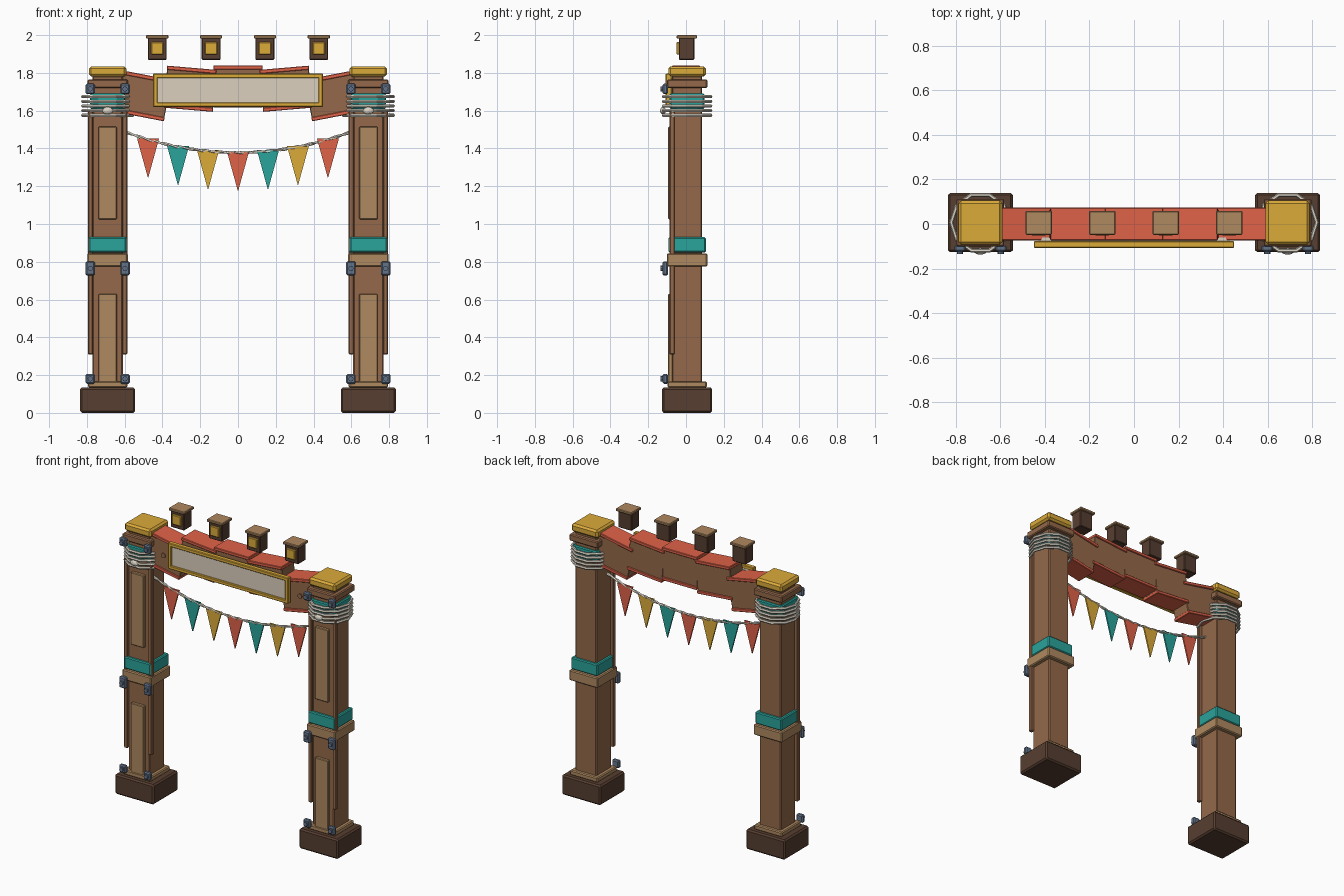
import bpy, bmesh, math
from mathutils import Matrix, Vector

if "Cube" in bpy.data.objects:
    bpy.data.objects.remove(bpy.data.objects["Cube"])


def material(name, hex_code):
    rgb = [int(hex_code[i:i + 2], 16) / 255 for i in (0, 2, 4)]
    lin = [c / 12.92 if c < 0.04 else ((c + 0.055) / 1.055) ** 2.4 for c in rgb]
    m = bpy.data.materials.new(name)
    m.diffuse_color = (*lin, 1)
    m.use_nodes = True
    m.node_tree.nodes["Principled BSDF"].inputs["Base Color"].default_value = m.diffuse_color
    return m


WOOD = material("wood", "94694A")
LIGHT = material("light_wood", "AF8960")
DARK = material("dark_wood", "573E30")
GOLD = material("gold", "DCAB3A")
TEAL = material("teal", "2AA39B")
CORAL = material("coral", "DF6248")
CREAM = material("cream", "DCD0BE")
STEEL = material("steel", "64748A")
ROPE = material("rope", "DDD6C8")


def finish(name, bm, mat, matrix=Matrix()):
    bmesh.ops.recalc_face_normals(bm, faces=bm.faces)
    mesh = bpy.data.meshes.new(name)
    bm.to_mesh(mesh)
    bm.free()
    mesh.materials.append(mat)
    obj = bpy.data.objects.new(name, mesh)
    obj.matrix_world = matrix
    bpy.context.collection.objects.link(obj)
    return obj


def box(name, center, size, mat, bevel=0.004, tilt=0.0):
    """Bevelled box; tilt turns it about the y axis."""
    bm = bmesh.new()
    bmesh.ops.create_cube(bm, size=1, matrix=Matrix.Diagonal((*size, 1)))
    if bevel:
        bmesh.ops.bevel(bm, geom=bm.edges[:], offset=bevel, segments=1, affect='EDGES')
    return finish(name, bm, mat, Matrix.Translation(center) @ Matrix.Rotation(tilt, 4, 'Y'))


def span(name, x, y, z, mat, bevel=0.004):
    """Box given by its (min, max) on each axis."""
    return box(name, [(a + b) / 2 for a, b in (x, y, z)], [b - a for a, b in (x, y, z)], mat, bevel)


def stud(name, center, radius, depth, sides, mat):
    """Short cylinder facing the front."""
    bm = bmesh.new()
    bmesh.ops.create_cone(bm, cap_ends=True, segments=sides, radius1=radius, radius2=radius, depth=depth)
    return finish(name, bm, mat, Matrix.Translation(center) @ Matrix.Rotation(math.pi / 2, 4, 'X'))


def ring(name, center, major, minor, mat, sides=10, section=6):
    bm = bmesh.new()
    rows = []
    for i in range(sides):
        a = math.tau * i / sides
        rows.append([bm.verts.new(((major + minor * math.cos(b)) * math.cos(a),
                                   (major + minor * math.cos(b)) * math.sin(a),
                                   minor * math.sin(b)))
                     for b in (math.tau * j / section for j in range(section))])
    for i in range(sides):
        p, q = rows[i], rows[(i + 1) % sides]
        for j in range(section):
            k = (j + 1) % section
            bm.faces.new((p[j], q[j], q[k], p[k]))
    return finish(name, bm, mat, Matrix.Translation(center))


CY = 0.006  # pillar centre in y

for s, side in ((-1, "left"), (1, "right")):
    cx = 0.69 * s

    def block(part, half, z0, z1, mat, bevel=0.006):
        span(f"{side}_{part}", (cx - half, cx + half), (CY - half, CY + half), (z0, z1), mat, bevel)

    # Pillar shaft, foot, collars and cap
    block("foot", 0.146, 0.0, 0.135, DARK, 0.01)
    bpy.data.objects[f"{side}_foot"].scale.y = 0.91
    block("shaft", 0.08, 0.13, 1.785, WOOD)
    block("foot_collar", 0.104, 0.134, 0.167, LIGHT)
    block("middle_collar", 0.107, 0.775, 0.845, LIGHT)
    block("cloth_band", 0.099, 0.85, 0.93, TEAL)
    block("top_collar", 0.107, 1.72, 1.765, WOOD)
    block("cap", 0.099, 1.78, 1.835, GOLD, 0.012)
    # Front panels and corner trims
    for part, z in (("lower_panel", (0.16, 0.63)), ("upper_panel", (1.025, 1.515))):
        span(f"{side}_{part}", (cx - 0.049, cx + 0.049), (-0.094, -0.07), z, LIGHT)
    for t in (-1, 1):
        tx = cx + 0.091 * t
        span(f"{side}_corner_trim", (tx - 0.013, tx + 0.013), (-0.087, -0.06), (0.31, 1.6), WOOD)
        # Steel bolts in three rows
        for z, h in ((0.18, 0.052), (0.765, 0.075), (1.715, 0.055)):
            bx = cx + 0.092 * t
            span(f"{side}_bolt_plate", (bx - 0.025, bx + 0.025), (-0.124, -0.095),
                 (z - h / 2, z + h / 2), STEEL, 0.007)
            stud(f"{side}_bolt_head", (bx, -0.127, z), 0.014, 0.016, 8, STEEL)
    # Rope lashing with cloth lining and knot
    block("lashing_cloth", 0.093, 1.61, 1.69, TEAL)
    for i in range(5):
        ring(f"{side}_lashing_rope", (cx, CY, 1.576 + 0.0245 * i), 0.131, 0.0095, ROPE)
    bm = bmesh.new()
    bmesh.ops.create_icosphere(bm, subdivisions=2, radius=1)
    finish(f"{side}_knot", bm, ROPE,
           Matrix.Translation((cx, -0.122, 1.6)) @ Matrix.Diagonal((0.03, 0.016, 0.02, 1)))

# Crossbeam: five tilted planks, each with a coral strip above and below
for x, z, tilt in ((-0.5, 1.678, 0.19), (-0.254, 1.716, 0.085), (0, 1.727, 0),
                   (0.254, 1.716, -0.085), (0.5, 1.678, -0.19)):
    up = Vector((math.sin(tilt), 0, math.cos(tilt)))
    c = Vector((x, 0, z))
    box("beam_plank", c, (0.26, 0.13, 0.19), WOOD, 0.003, tilt)
    for d in (-1, 1):
        box("beam_strip", c + up * 0.101 * d, (0.262, 0.146, 0.021), CORAL, 0.003, tilt)
for s in (-1, 1):
    stud("beam_peg", (0.512 * s, -0.065, 1.677), 0.016, 0.014, 12, WOOD)

# Blank sign with gold frame
span("sign_panel", (-0.43, 0.43), (-0.096, -0.06), (1.64, 1.775), CREAM, 0)
for z in (1.632, 1.784):
    box("sign_frame_rail", (0, -0.092, z), (0.9, 0.032, 0.024), GOLD)
for s in (-1, 1):
    box("sign_frame_stile", (0.438 * s, -0.092, 1.708), (0.024, 0.032, 0.15), GOLD)

# Lanterns hovering above the beam
for i in range(4):
    x = -0.4275 + 0.285 * i
    box("lantern_body", (x, 0.003, 1.928), (0.1, 0.082, 0.118), DARK)
    box("lantern_window", (x, -0.041, 1.93), (0.066, 0.02, 0.066), GOLD)
    box("lantern_roof", (x, 0.005, 1.991), (0.118, 0.108, 0.018), LIGHT)

# Bunting: two twisted strands and seven pennants
BY = -0.03


def sag(x):
    return 1.378 + 0.107 * (x / 0.59) ** 2


for phase in (0, math.pi):
    cu = bpy.data.curves.new("bunting_cord", 'CURVE')
    cu.dimensions = '3D'
    cu.bevel_depth = 0.0055
    cu.bevel_resolution = 1
    cu.use_fill_caps = True
    sp = cu.splines.new('POLY')
    n = 72
    sp.points.add(n)
    for i, p in enumerate(sp.points):
        x = -0.62 + 1.24 * i / n
        a = i * math.pi / 4 + phase
        p.co = (x, BY + 0.004 * math.cos(a), sag(x) + 0.004 * math.sin(a), 1)
    cu.materials.append(ROPE)
    bpy.context.collection.objects.link(bpy.data.objects.new("bunting_cord", cu))

for i in range(7):
    x = (i - 3) * 0.1587
    bm = bmesh.new()
    face = bm.faces.new([bm.verts.new(v) for v in ((-0.058, -0.005, 0), (0.058, -0.005, 0), (0, -0.005, -0.21))])
    out = bmesh.ops.extrude_face_region(bm, geom=[face])["geom"]
    bmesh.ops.translate(bm, vec=(0, 0.01, 0), verts=[g for g in out if isinstance(g, bmesh.types.BMVert)])
    finish("bunting_flag", bm, (CORAL, TEAL, GOLD)[i % 3], Matrix.Translation((x, BY, sag(x) + 0.004)))
